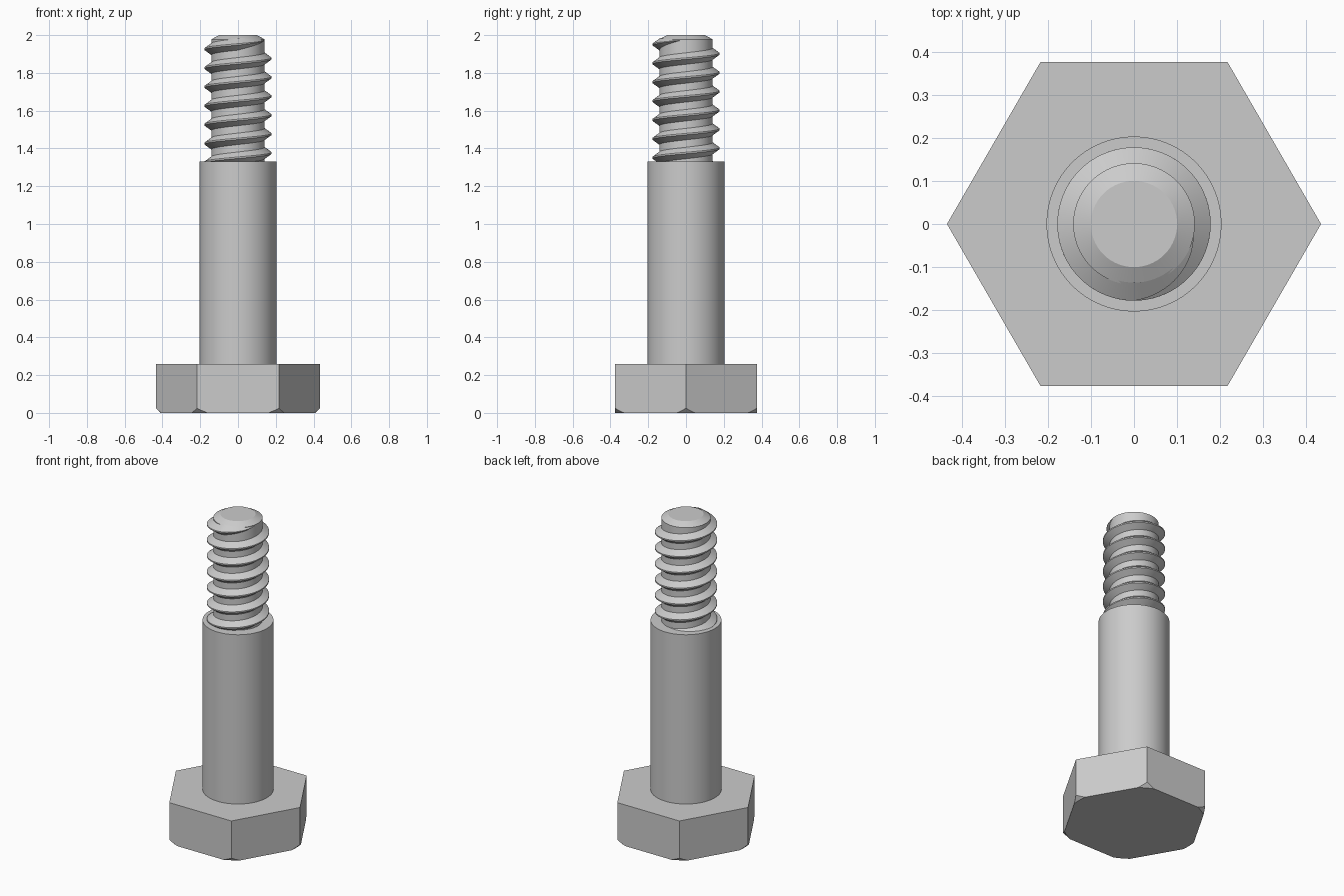
import bpy, bmesh
from math import sin, cos, pi, radians

cube = bpy.data.objects.get("Cube")
if cube:
    bpy.data.objects.remove(cube, do_unlink=True)

# One plain steel colour
steel = bpy.data.materials.new("steel_grey")
steel.use_nodes = True
colour = (0.6, 0.6, 0.6, 1)
steel.diffuse_color = colour
steel.node_tree.nodes["Principled BSDF"].inputs["Base Color"].default_value = colour


def finish(name, bm, smooth_angle=None):
    bmesh.ops.recalc_face_normals(bm, faces=bm.faces)
    mesh = bpy.data.meshes.new(name)
    bm.to_mesh(mesh)
    bm.free()
    mesh.materials.append(steel)
    obj = bpy.data.objects.new(name, mesh)
    bpy.context.collection.objects.link(obj)
    if smooth_angle:
        bpy.ops.object.select_all(action='DESELECT')
        obj.select_set(True)
        bpy.context.view_layer.objects.active = obj
        bpy.ops.object.shade_smooth_by_angle(angle=radians(smooth_angle))
    return obj


def lathe(name, profile, sides=96):
    """Stack of rings from (radius, z) points, capped at both ends."""
    bm = bmesh.new()
    rings = [[bm.verts.new((r * cos(2 * pi * i / sides), r * sin(2 * pi * i / sides), z))
              for i in range(sides)] for r, z in profile]
    for a, b in zip(rings, rings[1:]):
        for i in range(sides):
            j = (i + 1) % sides
            bm.faces.new((a[i], a[j], b[j], b[i]))
    bm.faces.new(rings[0])
    bm.faces.new(rings[-1])
    return finish(name, bm, 20)


# Hexagonal head, its lower corners trimmed by a shallow cone of planes
HEAD_R, HEAD_H, TRIM_R = 0.434, 0.26, 0.409
bm = bmesh.new()
low, high = [[bm.verts.new((HEAD_R * cos(k * pi / 3), HEAD_R * sin(k * pi / 3), z))
              for k in range(6)] for z in (0, HEAD_H)]
bm.faces.new(low)
bm.faces.new(high)
for k in range(6):
    n = (k + 1) % 6
    bm.faces.new((low[k], low[n], high[n], high[k]))
for k in range(6):
    for offset in (-5, 0, 5):
        a = radians(60 * k + offset)
        cut = bmesh.ops.bisect_plane(
            bm, geom=bm.verts[:] + bm.edges[:] + bm.faces[:],
            plane_co=(TRIM_R * cos(a), TRIM_R * sin(a), 0),
            plane_no=(cos(a), sin(a), -1), clear_outer=True)
        bmesh.ops.holes_fill(bm, edges=[e for e in bm.edges if e.is_boundary], sides=0)
finish("hex_head", bm)

# Smooth shank and the thinner threaded core with a chamfered tip
lathe("shank", [(0.203, 0.25), (0.203, 1.33)])
lathe("thread_core", [(0.141, 1.32), (0.141, 1.978), (0.1, 2.0)])

# Helical thread ridge, fading into the core over the last quarter turn
PITCH, STEPS = 0.1, 72
ROOT, CREST = 0.136, 0.178
start, end = 0.15, 7.0
bm = bmesh.new()
sections = []
count = int((end - start) * STEPS)
for s in range(count + 1):
    turn = start + (end - start) * s / count
    a = 2 * pi * turn
    z = 1.276 + PITCH * turn
    size = max(0.02, min(1, (end - turn) / 0.25))
    tip = ROOT + (CREST - ROOT) * size
    section = ((ROOT, -0.034), (tip, -0.004), (tip, 0.004), (ROOT, 0.034))
    sections.append([bm.verts.new((r * cos(a), r * sin(a), z + h * size)) for r, h in section])
for p, q in zip(sections, sections[1:]):
    for i in range(4):
        j = (i + 1) % 4
        bm.faces.new((p[i], p[j], q[j], q[i]))
bm.faces.new(sections[0])
bm.faces.new(sections[-1])
finish("screw_thread", bm, 30)
